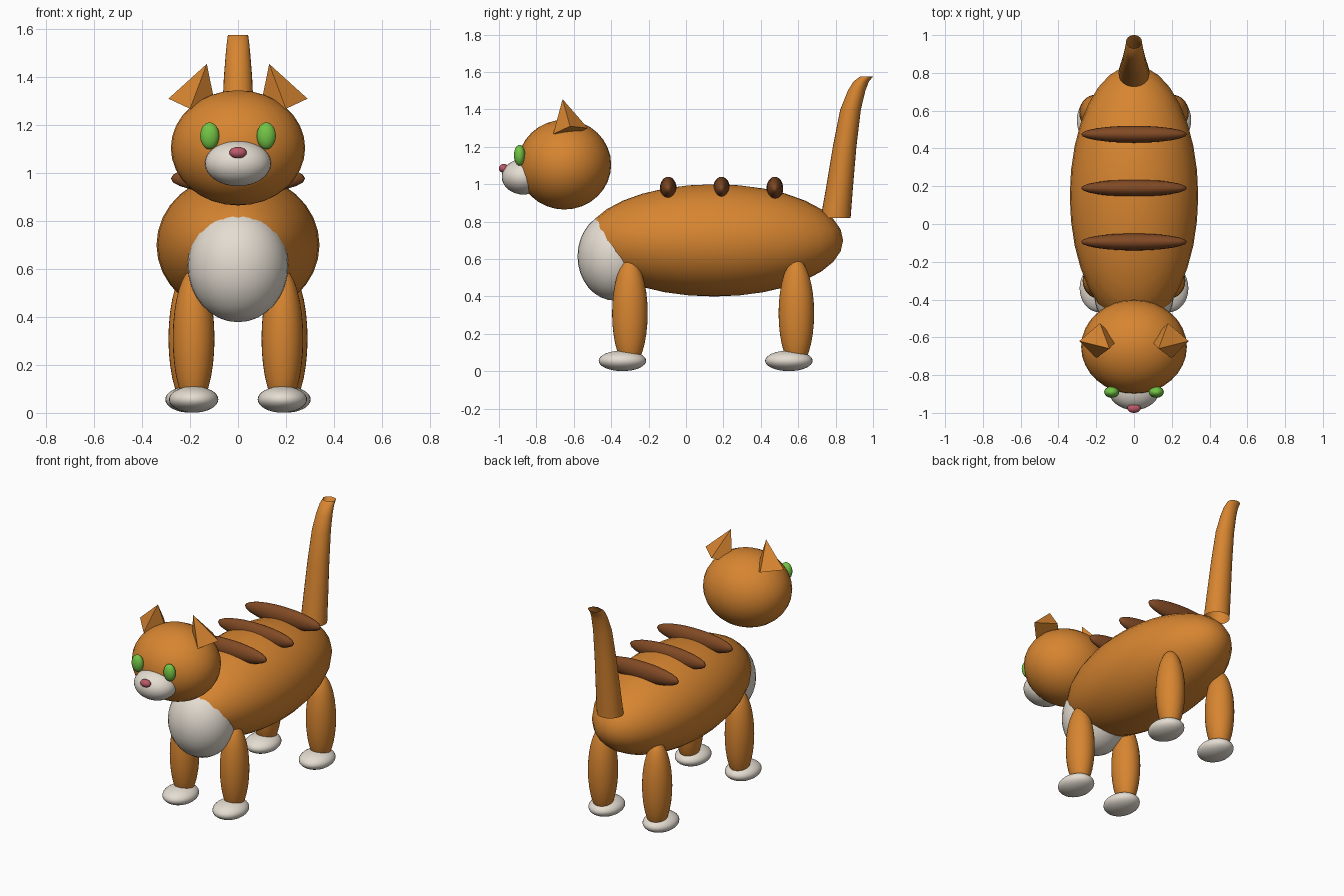
import bpy, bmesh, math
from mathutils import Vector

if "Cube" in bpy.data.objects:
    bpy.data.objects.remove(bpy.data.objects["Cube"])


def material(name, colour):
    m = bpy.data.materials.new(name)
    m.diffuse_color = (*colour, 1)
    m.use_nodes = True
    m.node_tree.nodes["Principled BSDF"].inputs["Base Color"].default_value = m.diffuse_color
    return m


ORANGE = material("orange fur", (0.68, 0.235, 0.03))
WHITE = material("cream white fur", (0.78, 0.72, 0.64))
BROWN = material("brown stripe", (0.22, 0.068, 0.018))
GREEN = material("green eye", (0.17, 0.55, 0.06))
PINK = material("pink nose", (0.50, 0.10, 0.14))


def add_object(name, bm, mat, smooth=True):
    bmesh.ops.recalc_face_normals(bm, faces=bm.faces)
    mesh = bpy.data.meshes.new(name)
    for f in bm.faces:
        f.smooth = smooth
    bm.to_mesh(mesh)
    bm.free()
    mesh.materials.append(mat)
    obj = bpy.data.objects.new(name, mesh)
    bpy.context.collection.objects.link(obj)
    return obj


def ellipsoid(name, centre, radii, mat, segments=32, rings=16):
    bm = bmesh.new()
    bmesh.ops.create_uvsphere(bm, u_segments=segments, v_segments=rings, radius=1)
    bmesh.ops.scale(bm, vec=radii, verts=bm.verts)
    bmesh.ops.translate(bm, vec=centre, verts=bm.verts)
    return add_object(name, bm, mat)


# Body, chest and head
ellipsoid("body", (0, 0.15, 0.70), (0.34, 0.69, 0.30), ORANGE)
ellipsoid("chest", (0, -0.38, 0.615), (0.21, 0.20, 0.237), WHITE)
ellipsoid("head", (0, -0.65, 1.105), (0.28, 0.25, 0.24), ORANGE)
ellipsoid("muzzle", (0, -0.87, 1.04), (0.138, 0.115, 0.095), WHITE)
ellipsoid("nose", (0, -0.975, 1.085), (0.036, 0.025, 0.024), PINK, 24, 12)

# Stripes across the back
for i, y in enumerate((-0.095, 0.19, 0.475)):
    ellipsoid(f"back_stripe_{i + 1}", (0, y, 0.977), (0.28, 0.045, 0.063), BROWN, 24, 12)


def ear(name, side):
    # Four-sided cone leaning inward, its inner corner sunk in the head
    front = Vector((0.20, -0.71, 1.268))
    outer = Vector((0.29, -0.62, 1.31))
    back = Vector((0.18, -0.525, 1.30))
    base = [front, outer, back, front + back - outer]
    bm = bmesh.new()
    flip = Vector((side, 1, 1))
    ring = [bm.verts.new(p * flip) for p in base]
    tip = bm.verts.new(Vector((0.13, -0.66, 1.455)) * flip)
    bm.faces.new(ring)
    for k in range(4):
        bm.faces.new((ring[k], ring[(k + 1) % 4], tip))
    add_object(name, bm, ORANGE, smooth=False)


# Mirrored parts
for side, label in ((-1, "left"), (1, "right")):
    ellipsoid(f"{label}_eye", (side * 0.118, -0.89, 1.155), (0.04, 0.03, 0.056), GREEN, 24, 12)
    ear(f"{label}_ear", side)
    for end, x, leg_y, paw_y, width in (("front", 0.185, -0.30, -0.34, 0.087),
                                        ("back", 0.20, 0.59, 0.55, 0.09)):
        ellipsoid(f"{end}_{label}_leg", (side * x, leg_y, 0.31),
                  (width, 0.095, 0.29), ORANGE)
        ellipsoid(f"{end}_{label}_paw", (side * x, paw_y, 0.056),
                  (0.103, 0.127, 0.055), WHITE)

# Tail: open tapered tube, each ring given as y, z, x radius, y radius
rings = [(0.80, 0.82, 0.082, 0.08), (0.823, 1.0, 0.076, 0.071),
         (0.848, 1.2, 0.068, 0.063), (0.88, 1.4, 0.059, 0.055),
         (0.912, 1.5, 0.051, 0.047), (0.937, 1.55, 0.046, 0.041),
         (0.965, 1.575, 0.042, 0.035)]
bm = bmesh.new()
sides = 24
loops = []
for y, z, rx, ry in rings:
    loops.append([bm.verts.new((rx * math.cos(2 * math.pi * k / sides),
                                y + ry * math.sin(2 * math.pi * k / sides), z))
                  for k in range(sides)])
for low, high in zip(loops, loops[1:]):
    for k in range(sides):
        n = (k + 1) % sides
        bm.faces.new((low[k], low[n], high[n], high[k]))
add_object("tail", bm, ORANGE)
